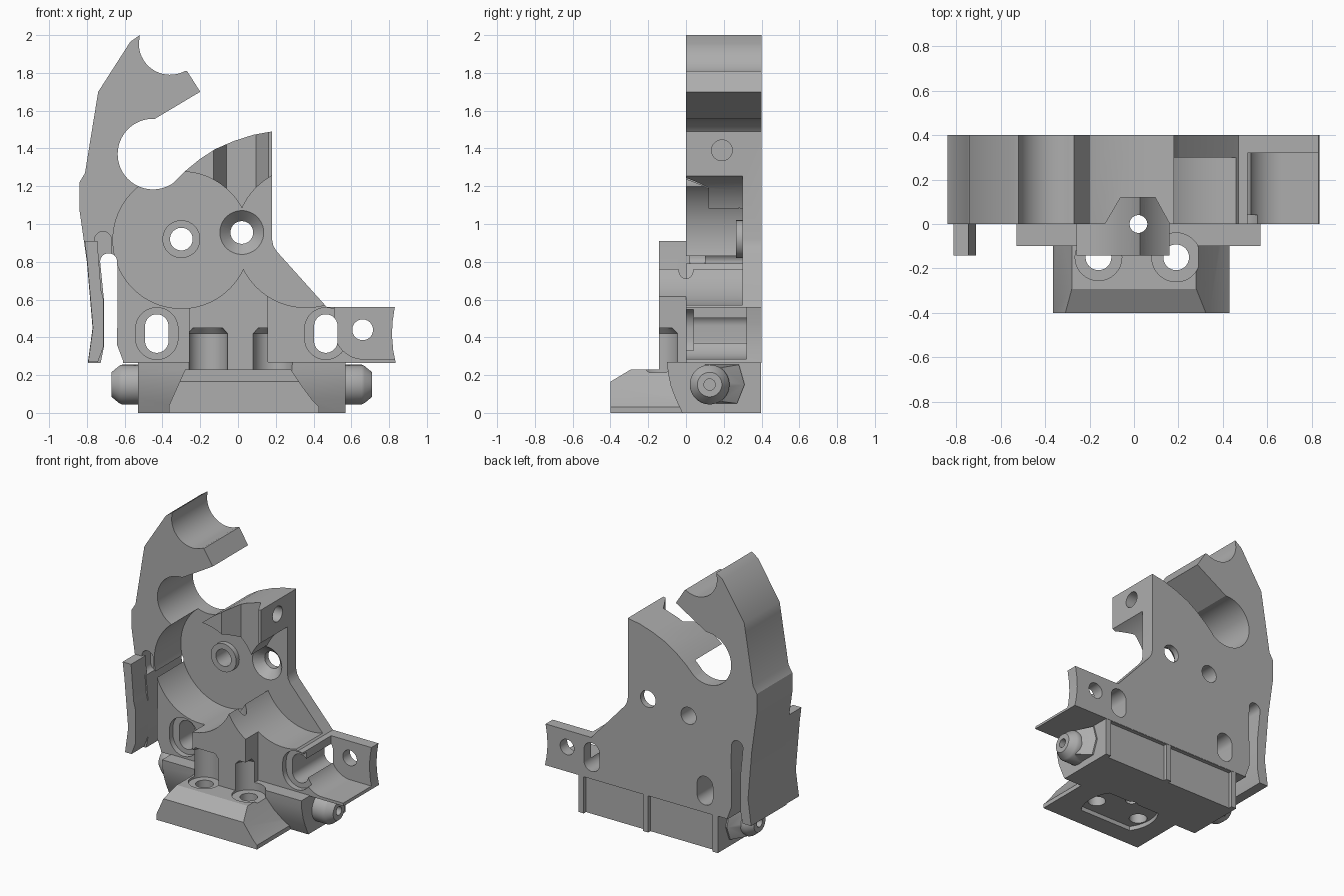
import bpy, bmesh
from math import radians, cos, sin
from mathutils import Vector

if "Cube" in bpy.data.objects:
    bpy.data.objects.remove(bpy.data.objects["Cube"], do_unlink=True)

grey = bpy.data.materials.new("plain_grey")
grey.use_nodes = True
GREY = (0.42, 0.42, 0.42, 1)
grey.diffuse_color = GREY
grey.node_tree.nodes["Principled BSDF"].inputs["Base Color"].default_value = GREY


def arc(cx, cy, r, start=0, end=360, n=64):
    """Points along an arc; a full circle leaves out the repeated end."""
    count = n if end - start == 360 else n + 1
    angles = [radians(start + (end - start) * i / n) for i in range(count)]
    return [(cx + r * cos(a), cy + r * sin(a)) for a in angles]


def slot(cx, cz, r, half):
    """Upright rounded slot."""
    return arc(cx, cz + half, r, 0, 180, 24) + arc(cx, cz - half, r, 180, 359.9, 24)


def box(a0, a1, b0, b1):
    return [(a0, b0), (a1, b0), (a1, b1), (a0, b1)]


def place(axis, p, d):
    return {"x": (d, p[0], p[1]), "y": (p[0], d, p[1]), "z": (p[0], p[1], d)}[axis]


def loft(name, axis, sections):
    """Solid through matching sections, each (depth, points)."""
    bm = bmesh.new()
    rings = [[bm.verts.new(place(axis, p, d)) for p in pts] for d, pts in sections]
    bm.faces.new(rings[0])
    bm.faces.new(rings[-1])
    n = len(rings[0])
    for low, high in zip(rings, rings[1:]):
        for i in range(n):
            j = (i + 1) % n
            bm.faces.new((low[i], low[j], high[j], high[i]))
    bmesh.ops.recalc_face_normals(bm, faces=bm.faces[:])
    mesh = bpy.data.meshes.new(name)
    bm.to_mesh(mesh)
    bm.free()
    mesh.materials.append(grey)
    ob = bpy.data.objects.new(name, mesh)
    bpy.context.collection.objects.link(ob)
    return ob


def prism(name, axis, pts, d0, d1):
    return loft(name, axis, [(d0, pts), (d1, pts)])


def combine(target, tool, op="DIFFERENCE"):
    """Apply a boolean and remove the tool."""
    tool.hide_render = True
    mod = target.modifiers.new("combine", "BOOLEAN")
    mod.operation, mod.solver, mod.object = op, "EXACT", tool
    graph = bpy.context.evaluated_depsgraph_get()
    mesh = bpy.data.meshes.new_from_object(target.evaluated_get(graph))
    target.modifiers.clear()
    target.data = mesh
    bpy.data.objects.remove(tool, do_unlink=True)


def cut(target, axis, pts, d0, d1):
    combine(target, prism("cutter", axis, pts, d0, d1))


def add(target, tool):
    combine(target, tool, "UNION")


# Main frame outline with hooked arm, upper fin and right lug
outline = [(-0.795, 0.265), (-0.77, 0.45), (-0.80, 0.8), (-0.84, 1.08), (-0.84, 1.22),
           (-0.81, 1.27), (-0.75, 1.64), (-0.74, 1.70), (-0.57, 1.965), (-0.52, 2.0)]
outline += arc(-0.36, 1.955, 0.165, 180, 298, 24)
outline += [(-0.27, 1.81), (-0.20, 1.70)]
outline += arc(-0.45, 1.37, 0.187, 87, 305, 40)
outline += [(-0.28, 1.28), (-0.20, 1.345), (-0.12, 1.397), (-0.02, 1.44), (0.08, 1.472),
            (0.18, 1.49), (0.18, 0.92), (0.187, 0.885), (0.205, 0.855), (0.47, 0.56),
            (0.83, 0.56), (0.818, 0.48), (0.815, 0.41), (0.822, 0.33), (0.835, 0.265)]
frame = prism("frame", "y", outline, 0, 0.4)

# Slot separating the left wall from the body
gap = [(-0.61, 0.2), (-0.61, 0.28), (-0.64, 0.36), (-0.637, 0.72)]
gap += arc(-0.685, 0.80, 0.045, 0, 180, 20) + [(-0.71, 0.6), (-0.71, 0.35), (-0.74, 0.2)]
cut(frame, "y", gap, -0.1, 0.5)
cut(frame, "y", slot(-0.715, 0.87, 0.045, 0.045), -0.1, 0.1)

# Base with curved front and raised ribs at the rear
base_side = [(-0.10, 0.27), (-0.095, 0.21), (-0.08, 0.14), (-0.055, 0.075), (-0.02, 0),
             (0.398, 0), (0.398, 0.27)]
base = prism("base", "x", base_side, -0.53, 0.57)
for x0, x1 in ((-0.49, 0.02), (0.06, 0.53)):
    cut(base, "z", box(x0, x1, 0.372, 0.5), -0.1, 0.262)
add(frame, base)

# Front foot with sloped flanks and nose
foot = prism("foot", "y", [(-0.365, 0), (0.43, 0), (0.43, 0.03), (0.40, 0.06), (0.34, 0.14),
                           (0.28, 0.23), (-0.28, 0.23), (-0.365, 0.04)], -0.4, 0.1)
cut(foot, "x", [(-0.5, 0.1), (-0.4, 0.165), (-0.29, 0.231), (-0.29, 0.4), (-0.5, 0.4)], -1, 1)
add(frame, foot)

# Centre block between the two round pockets
add(frame, prism("centre_block", "z", box(-0.26, 0.16, -0.143, 0.05), 0.2, 0.85))

# Side flap carrying on the left wall
flap = [(-0.793, 0.27), (-0.768, 0.45), (-0.798, 0.8), (-0.812, 0.91), (-0.745, 0.91),
        (-0.725, 0.65), (-0.712, 0.6), (-0.712, 0.35), (-0.742, 0.27)]
add(frame, prism("flap", "y", flap, -0.143, 0.02))

# Round pockets
cut(frame, "y", arc(-0.30, 0.915, 0.362, n=96), -0.3, 0.3)
cut(frame, "y", arc(0.36, 0.93, 0.372, n=96), -0.3, 0.3)

# Raised ring in the left pocket, and countersink in the right one
add(frame, prism("boss", "y", arc(-0.30, 0.92, 0.10), 0.265, 0.32))
cut(frame, "y", arc(-0.30, 0.92, 0.06), 0.2, 0.5)
cut(frame, "y", arc(0.02, 0.955, 0.06), 0.2, 0.5)
combine(frame, loft("cutter", "y", [(0.28, arc(0.02, 0.955, 0.135)),
                                    (0.36, arc(0.02, 0.955, 0.059))]))

# Vertical channel and cross hole in the upper fin
cut(frame, "z", [(-0.142, -0.02), (-0.06, 0.12), (0.095, 0.12), (0.172, -0.02)], 1.0, 1.6)
cut(frame, "x", arc(0.19, 1.39, 0.055, n=32), 0.0, 0.3)

# Right lug: trough, rear plate hole
trough = [(0.95, 0.285), (0.95, 0.7), (0.515, 0.7)] + arc(0.665, 0.44, 0.155, 180, 270, 24)
cut(frame, "y", trough, -0.2, 0.32)
cut(frame, "y", arc(0.66, 0.44, 0.055, n=40), 0.2, 0.5)

# Oval mounting holes with shallow counterbores
for x in (-0.43, 0.465):
    cut(frame, "y", slot(x, 0.42, 0.062, 0.04), -0.3, 0.5)
    cut(frame, "y", slot(x, 0.42, 0.112, 0.025), -0.13, 0.04)

# Screw wells, underside recess and vertical holes
cut(frame, "y", [(-0.18, -0.02), (0.25, -0.02), (0.25, 0.001), (-0.18, 0.001)], -0.25, 0)
cut(frame, "z", arc(0.02, -0.12, 0.25, -35, 35, 16) + arc(0.02, -0.12, 0.25, 145, 215, 16),
    -0.1, 0.03)
for x, r, top in ((-0.16, 0.105, 0.45), (0.19, 0.11, 0.45)):
    combine(frame, loft("cutter", "z", [(0.215, arc(x, -0.15, r)), (top - 0.03, arc(x, -0.15, r)),
                                        (top, arc(x, -0.15, r * 0.75))]))
    cut(frame, "z", arc(x, -0.15, 0.058, n=40), -0.1, 0.3)
cut(frame, "z", arc(0.02, 0, 0.04, n=40), -0.1, 0.85)

# Side pegs with tapered tips, blind holes and a rear gusset
parts = [frame]
for name, root, s in (("left_peg", 0.57, 1), ("right_peg", -0.53, -1)):
    rings = [(-0.03, 0.105), (0.085, 0.105), (0.10, 0.098), (0.14, 0.065)]
    peg = loft(name, "x", [(root + s * d, arc(0.125, 0.15, r)) for d, r in rings])
    flare = [(0.1, 0.05), (0.27, 0.05), (0.31, 0.15), (0.28, 0.255), (0.1, 0.255)]
    tip = [(0.1, 0.06), (0.19, 0.06), (0.21, 0.15), (0.19, 0.24), (0.1, 0.24)]
    add(peg, loft("gusset", "x", [(root - s * 0.02, flare), (root + s * 0.01, flare),
                                  (root + s * 0.08, tip)]))
    cut(peg, "x", arc(0.125, 0.15, 0.03, n=24), root + s * 0.09, root + s * 0.2)
    parts.append(peg)

# Smooth curved walls, keep edges sharp; centre on the ground plane
bpy.ops.object.select_all(action="DESELECT")
for ob in parts:
    ob.select_set(True)
bpy.context.view_layer.objects.active = frame
bpy.ops.object.shade_smooth_by_angle(angle=radians(28))
